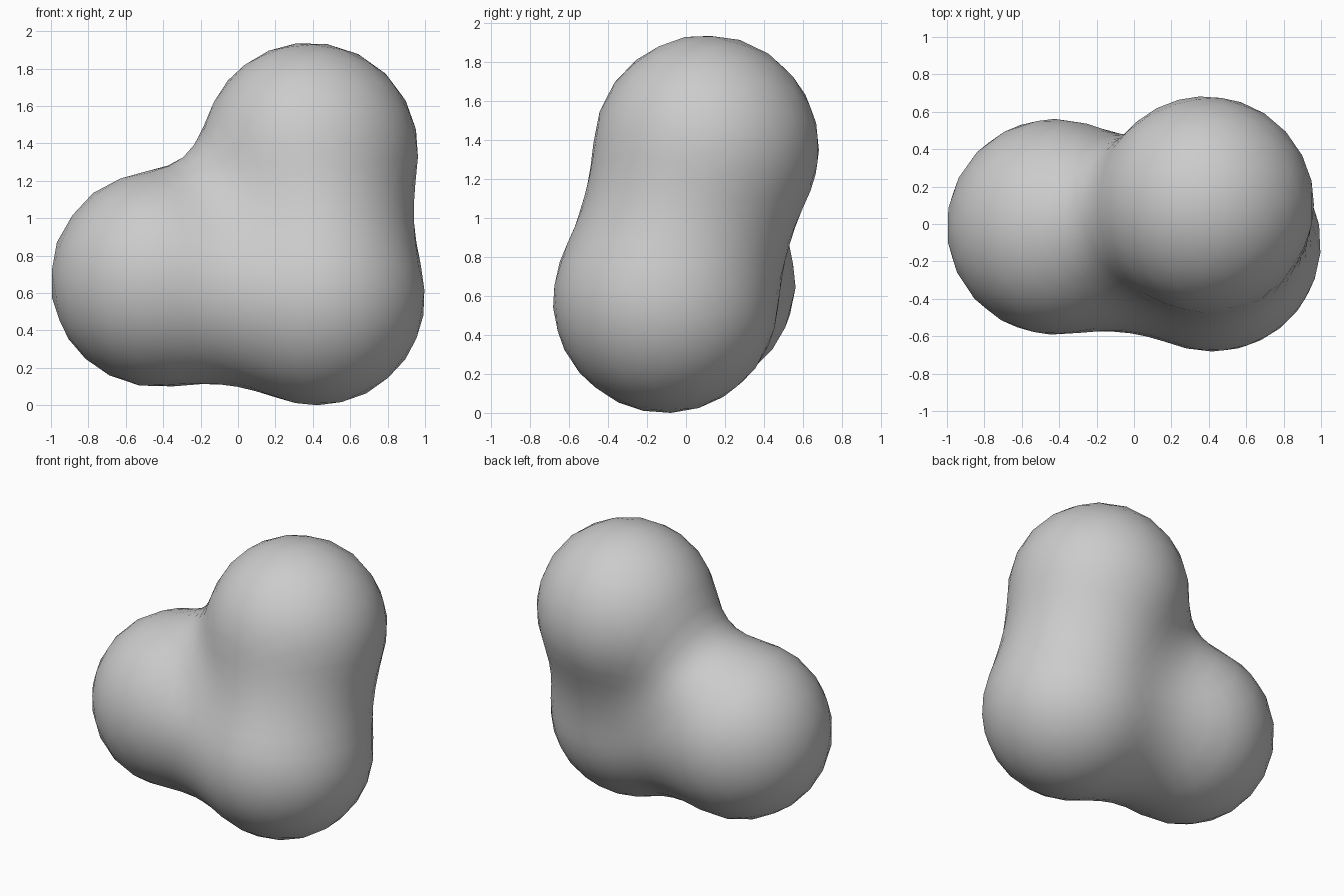
import bpy
import bmesh
from mathutils import Vector

if "Cube" in bpy.data.objects:
    bpy.data.objects.remove(bpy.data.objects["Cube"])

# Three soft balls that melt into one another
BALLS = [
    Vector((-0.425, -0.015, 0.675)),  # left ball
    Vector((0.385, 0.105, 1.362)),    # upper ball
    Vector((0.422, -0.105, 0.578)),   # lower right ball
]
RADIUS = 0.578    # surface radius of a lone ball
REACH_SQ = 0.93   # squared distance at which a ball stops blending
LEVEL = (1 - RADIUS ** 2 / REACH_SQ) ** 3


def field(p):
    """Blended strength of all balls, zero on the surface."""
    return sum(max(0.0, 1 - (p - c).length_squared / REACH_SQ) ** 3
               for c in BALLS) - LEVEL


def surface_point(origin, direction):
    """Outermost surface point along a ray."""
    far = 1.6
    while field(origin + direction * far) < 0 and far > 0.05:
        far -= 0.02
    near, far = far, far + 0.02
    for _ in range(14):
        mid = (near + far) / 2
        if field(origin + direction * mid) > 0:
            near = mid
        else:
            far = mid
    return origin + direction * near


# Blended body: a faceted sphere pushed out to the blended surface
core = sum(BALLS, Vector()) / len(BALLS)
bm = bmesh.new()
bmesh.ops.create_icosphere(bm, subdivisions=4, radius=1)
for v in bm.verts:
    v.co = surface_point(core, v.co.normalized())
for f in bm.faces:
    f.smooth = True
# Rest the body on the ground
lowest = min(v.co.z for v in bm.verts)
bmesh.ops.translate(bm, verts=bm.verts, vec=(0, 0, -lowest))
mesh = bpy.data.meshes.new("blended_body")
bm.to_mesh(mesh)
bm.free()

body = bpy.data.objects.new("blended_body", mesh)
bpy.context.collection.objects.link(body)

# Plain grey
grey = bpy.data.materials.new("light_grey")
grey.diffuse_color = (0.6, 0.6, 0.6, 1)
grey.use_nodes = True
grey.node_tree.nodes["Principled BSDF"].inputs["Base Color"].default_value = grey.diffuse_color
mesh.materials.append(grey)
